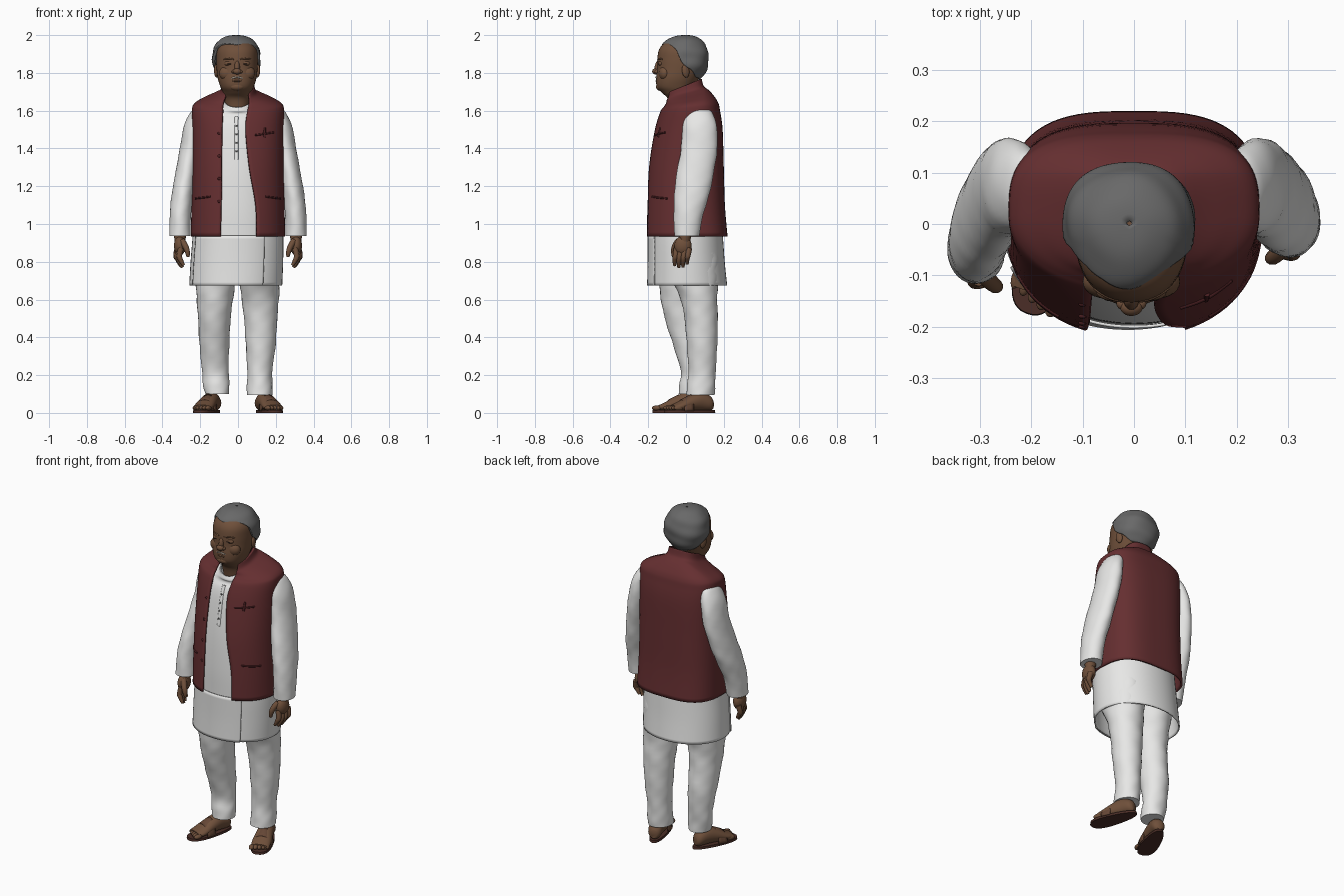
import bpy, bmesh
from math import sin, cos, pi, asin, radians, copysign
from mathutils import Matrix, Vector

if "Cube" in bpy.data.objects:
    bpy.data.objects.remove(bpy.data.objects["Cube"])


def material(name, *rgb):
    m = bpy.data.materials.new(name)
    m.use_nodes = True
    m.diffuse_color = (*rgb, 1)
    m.node_tree.nodes["Principled BSDF"].inputs["Base Color"].default_value = (*rgb, 1)
    return m


skin = material("brown skin", .16, .08, .043)
grey = material("grey hair", .14, .14, .14)
pale = material("pale moustache", .4, .34, .28)
white = material("white cotton", .8, .8, .79)
maroon = material("maroon wool", .13, .028, .03)
dark_red = material("dark maroon trim", .07, .014, .016)
leather = material("sandal leather", .13, .062, .036)
sole_brown = material("dark sole", .07, .027, .02)
black = material("dark eyes", .03, .018, .014)


def smooth(ob, mat):
    ob.data.materials.append(mat)
    bpy.ops.object.select_all(action="DESELECT")
    ob.select_set(True)
    bpy.context.view_layer.objects.active = ob
    bpy.ops.object.shade_smooth_by_angle(angle=radians(50))
    return ob


def grid(name, rows, mat, closed=True, caps=True, thick=0):
    """Skin rows of points into a surface."""
    bm = bmesh.new()
    vs = [[bm.verts.new(p) for p in row] for row in rows]
    n = len(vs[0])
    for a, b in zip(vs, vs[1:]):
        for i in range(n if closed else n - 1):
            j = (i + 1) % n
            bm.faces.new((a[i], a[j], b[j], b[i]))
    if caps and closed:
        bm.faces.new(vs[0])
        bm.faces.new(vs[-1])
    bmesh.ops.recalc_face_normals(bm, faces=bm.faces)
    me = bpy.data.meshes.new(name)
    bm.to_mesh(me)
    bm.free()
    ob = bpy.data.objects.new(name, me)
    bpy.context.collection.objects.link(ob)
    if thick:
        mod = ob.modifiers.new("thickness", "SOLIDIFY")
        mod.thickness = thick
    return smooth(ob, mat)


def refine(rings, steps=5):
    """Smooth spline through the rings."""
    out = []
    for k in range(len(rings) - 1):
        p0, p1 = rings[max(k - 1, 0)], rings[k]
        p2, p3 = rings[k + 1], rings[min(k + 2, len(rings) - 1)]
        for s in range(steps):
            t = s / steps
            out.append([b + .5 * t * (c - a + t * (2*a - 5*b + 4*c - d + t * (3*(b - c) + d - a)))
                        for a, b, c, d in zip(p0, p1, p2, p3)])
    return out + [list(rings[-1])]


def power(v, e):
    return copysign(abs(v) ** (2 / e), v)


def loft(name, rings, mat, n=48, e=2.0, back=0, arc=None, caps=True, thick=0, ripple=0, m=None, warp=None):
    """Rings are (z, cx, cy, rx, ry); two more numbers give a front opening."""
    rows = []
    for z, cx, cy, rx, ry, *gap in refine(rings):
        a, b = arc or (0, 2 * pi)
        if gap:
            a = asin((gap[1] / rx) ** (e / 2))
            b = 2 * pi - asin((-gap[0] / rx) ** (e / 2))
        open_ = bool(gap or arc)
        row = []
        for i in range(n):
            t = a + (b - a) * i / (n - 1 if open_ else n)
            w = 1 + ripple * (sin(3 * t + 45 * z) + .6 * sin(5 * t - 70 * z))
            k = back if back and cos(t) < 0 else e
            p = Vector((cx + w * rx * power(sin(t), k), cy - w * ry * power(cos(t), k), z))
            p = warp(p) if warp else p
            row.append(m @ p if m else p)
        rows.append(row)
    return grid(name, rows, mat, not open_, caps, thick)


def ball(name, loc, size, mat, rot=(0, 0, 0)):
    bpy.ops.mesh.primitive_uv_sphere_add(segments=24, ring_count=14, location=loc, rotation=rot)
    ob = bpy.context.object
    ob.name, ob.scale = name, size
    return smooth(ob, mat)


def tube(name, pts, radii, mat, res=4):
    cu = bpy.data.curves.new(name, "CURVE")
    cu.dimensions, cu.bevel_depth, cu.bevel_resolution = "3D", 1, res
    cu.use_fill_caps, cu.resolution_u = True, 6
    sp = cu.splines.new("NURBS")
    sp.points.add(len(pts) - 1)
    for q, p, r in zip(sp.points, pts, radii):
        q.co, q.radius = (*p, 1), r
    sp.use_endpoint_u, sp.order_u = True, 3
    ob = bpy.data.objects.new(name, cu)
    bpy.context.collection.objects.link(ob)
    bpy.ops.object.select_all(action="DESELECT")
    ob.select_set(True)
    bpy.context.view_layer.objects.active = ob
    bpy.ops.object.convert(target="MESH")
    return smooth(bpy.context.object, mat)


# Long shirt with a low front neckline, a separate front panel and a placket
shirt = [(.675, -.012, .01, .246, .208), (.8, -.006, .005, .245, .2), (.94, 0, 0, .24, .195),
         (1.1, 0, -.005, .23, .188), (1.3, 0, 0, .22, .178), (1.5, 0, .01, .212, .155),
         (1.6, 0, .015, .165, .125), (1.65, 0, -.01, .095, .105), (1.685, -.005, -.015, .08, .092)]


def neckline(p):
    p.z += max(0, p.z - 1.56) * 5 * min(p.y, 0)
    return p


loft("shirt", shirt, white, e=2.1, caps=False, thick=.008, warp=neckline)
flap = [(z, cx, cy - .004, rx + .004, ry + .004) for z, cx, cy, rx, ry in shirt[:3]]
loft("shirt_front_panel", flap, white, e=2.1, arc=(-1.15, .6), thick=.006)

# Waistcoat, open in front, with square shoulders and a stand collar
vest = [(.935, 0, 0, .25, .22, -.095, .1), (1.1, 0, -.004, .246, .21, -.09, .095),
        (1.3, 0, 0, .242, .2, -.088, .06), (1.5, 0, .014, .242, .18, -.085, .04),
        (1.6, 0, .022, .244, .158, -.08, .05), (1.633, 0, .025, .232, .145, -.08, .055),
        (1.658, 0, .02, .185, .13, -.078, .058), (1.682, 0, .005, .125, .118, -.075, .06),
        (1.7, 0, -.01, .096, .105, -.072, .062), (1.735, 0, -.015, .086, .098, -.07, .062)]


def tilt(p):
    p.z += max(0, p.z - 1.6) * 3 * min(p.y, .1)
    return p


loft("waistcoat", vest, maroon, n=72, e=2.2, back=3, thick=.012, warp=tilt)


def front(x, z, rings=vest, e=2.2):
    r = min(refine(rings, 12), key=lambda q: abs(q[0] - z))
    return Vector((x, r[2] - r[4] * (1 - min(1, abs(x / r[3]) ** e)) ** (1 / e), z))


for name, x0, x1, z0, z1 in (("chest_pocket", .09, .19, 1.47, 1.485),
                             ("left_pocket", .145, .225, 1.145, 1.135),
                             ("right_pocket", -.225, -.145, 1.135, 1.145)):
    pts = [front(x0 + (x1 - x0) * k / 5, z0 + (z1 - z0) * k / 5) for k in range(6)]
    tube(name, pts, [.005] * 6, dark_red, 2)
tube("pocket_pen", [front(.14, 1.46), front(.142, 1.51)], [.006, .006], dark_red, 2)
for z in (1.48, 1.36, 1.24, 1.12):
    ball("waistcoat_button", front(-.1, z), (.008, .005, .008), dark_red)
placket = [front(-.008, 1.34 + .045 * k, shirt, 2.1) + Vector((0, .006, 0)) for k in range(6)]
tube("placket", placket, [.012] * 6, white, 2)
for p in placket[1:5]:
    ball("shirt_button", p - Vector((0, .012, 0)), (.005, .004, .005), grey)

# Arms, hands, trousers and sandals; the right side stands further forward
sleeve = [(1.615, .2, .07, .025, .04, 0), (1.59, .21, .07, .042, .07, 0),
          (1.52, .232, .072, .054, .09, 0), (1.4, .252, .07, .056, .096, 0),
          (1.25, .278, .045, .057, .098, -.012), (1.15, .294, .03, .058, .092, -.03),
          (1.05, .305, .013, .056, .078, -.045), (.936, .307, .004, .056, .066, -.055)]
legs = {"left": [(.095, .115, .075, .068, .075), (.14, .115, .08, .068, .075), (.22, .115, .085, .066, .072),
                 (.35, .12, .085, .078, .08), (.5, .12, .08, .088, .088),
                 (.62, .117, .065, .1, .1), (.75, .112, .035, .11, .14), (.85, .11, .02, .11, .15)],
        "right": [(.1, -.11, .025, .062, .065), (.15, -.115, .028, .07, .063), (.22, -.12, .035, .07, .062),
                  (.35, -.125, .02, .078, .085), (.5, -.125, -.01, .086, .102),
                  (.62, -.122, -.02, .098, .115), (.75, -.115, -.01, .11, .14), (.85, -.11, .01, .11, .15)]}
for side, s, dy in (("left", 1, 0), ("right", -1, -.055)):
    rings = [(z, s * cx, cy + (0 if s > 0 else d), rx, ry) for z, cx, cy, rx, ry, d in sleeve]
    loft(side + "_sleeve", rings, white, n=36, ripple=.012)
    loft(side + "_trouser_leg", legs[side], white, n=36, ripple=.014)

    def at(x, y, z):
        return (s * x, y + dy, z)
    tube(side + "_wrist", [at(.307, 0, .97), at(.307, -.005, .93), at(.307, -.01, .89)], [.034, .031, .027], skin)
    ball(side + "_palm", at(.308, -.016, .885), (.031, .046, .052), skin)
    for k in range(4):
        x, y, drop = .302 + .006 * k, -.05 + .022 * k, (.01, 0, .003, .018)[k]
        tube(side + "_finger", [at(x, y, .87), at(x + .012, y - .006, .83), at(x + .002, y - .01, .8 + drop),
                                at(x - .014, y - .01, .77 + drop)], [.016, .0145, .013, .008], skin)
    tube(side + "_thumb", [at(.296, -.04, .91), at(.278, -.06, .885), at(.266, -.068, .85), at(.264, -.066, .825)],
         [.017, .016, .014, .008], skin)

    # Foot built lengthwise, then laid down and turned outward
    turn = Matrix.Translation((s * .112, .152 if s > 0 else .09, 0)) @ Matrix.Rotation(s * radians(20), 4, "Z")
    lay = turn @ Matrix.Rotation(pi / 2, 4, "X")
    loft(side + "_foot", [(.012, 0, .045, .02, .025), (.03, 0, .052, .036, .04), (.08, 0, .062, .042, .05),
                          (.14, 0, .052, .048, .042), (.2, 0, .035, .053, .027), (.24, 0, .028, .047, .015)],
         skin, n=28, m=lay)
    for k in range(5):
        x = s * (-.042 + .021 * k)
        ball(side + "_toe", turn @ Vector((x, -.247 + .007 * k, .026)),
             (.015 - .001 * k, .026, .013), skin, (0, 0, s * radians(20)))

    def waist(p):
        p.x *= 1 - .22 * max(0, (p.y + .16) / .16)
        return p
    sole = Matrix.Translation((0, -.14, 0))
    loft(side + "_sole", [(0, 0, 0, .064, .142), (.014, 0, 0, .063, .14)], sole_brown, e=2.4,
         m=turn @ sole, warp=waist)
    # Broad leather band hugging the instep
    band = [[turn @ Vector((cos(pi * k / 16) * (.052 + .002 * j), -.135 - .018 * j,
                            .01 + (.089 - .009 * j) * sin(pi * k / 16))) for k in range(17)] for j in range(4)]
    grid(side + "_strap", band, leather, closed=False, thick=.006)

# Head and neck
loft("head", [(1.58, -.005, -.01, .06, .07), (1.66, -.005, -.015, .072, .08), (1.695, -.005, -.04, .075, .088),
              (1.725, -.005, -.054, .088, .1), (1.77, -.005, -.045, .102, .113),
              (1.82, -.005, -.028, .108, .125), (1.87, -.005, -.02, .11, .132),
              (1.92, -.005, -.02, .106, .124), (1.955, -.005, -.02, .085, .098),
              (1.98, -.005, -.02, .04, .05)], skin, e=2.2)


# Swept hair: a cap whose lower edge follows the hairline
def hairline(a):
    marks = [(0, 54), (.5, 50), (.9, 54), (1.2, 66), (1.42, 100), (1.6, 110), (1.85, 118), (2.2, 140), (pi, 152)]
    for (a0, h0), (a1, h1) in zip(marks, marks[1:]):
        if a <= a1:
            return radians(h0 + (h1 - h0) * (a - a0) / (a1 - a0))
    return radians(marks[-1][1])


rows = []
for r in range(33):
    row = []
    for k in range(72):
        a = 2 * pi * k / 72
        f = (.008 + .992 * r / 32) * hairline(min(a, 2 * pi - a))
        w = 1 + sin(f) ** 2 * (.022 * sin(4 * a + 3 * f) + .016 * sin(10 * f + 2 * sin(a)))
        flat = sin(f) ** .8 * w
        row.append((-.009 + .131 * sin(a) * flat, -cos(a) * flat * (.15 if cos(a) > 0 else .122),
                    1.874 + .126 * cos(f) * w))
    rows.append(row)
grid("hair", rows, grey, thick=.016, caps=False)

# Face
ball("nose_bridge", (-.005, -.148, 1.832), (.015, .018, .036), skin, (-.2, 0, 0))
ball("nose_tip", (-.005, -.162, 1.808), (.022, .017, .016), skin)
ball("chin", (-.005, -.135, 1.727), (.04, .024, .022), skin)
ball("lower_lip", (-.005, -.153, 1.757), (.026, .009, .006), skin)
for s in (1, -1):
    def face(x, y, z):
        return (s * x - .005, y, z)
    ball("ear", face(.109, -.002, 1.81), (.012, .02, .035), skin, (.15, 0, s * .3))
    ball("cheek", face(.05, -.112, 1.798), (.045, .033, .04), skin)
    ball("nostril", face(.017, -.155, 1.806), (.012, .012, .01), skin)
    ball("eyelid", face(.042, -.133, 1.85), (.026, .015, .014), skin)
    ball("eye", face(.041, -.145, 1.847), (.013, .005, .003), black)
    tube("eyebrow", [face(.016, -.149, 1.872), face(.045, -.145, 1.88), face(.072, -.125, 1.872)],
         [.004, .006, .003], skin, 2)
    tube("moustache", [face(0, -.159, 1.778), face(.022, -.158, 1.776), face(.046, -.139, 1.762)],
         [.004, .007, .002], pale, 2)
